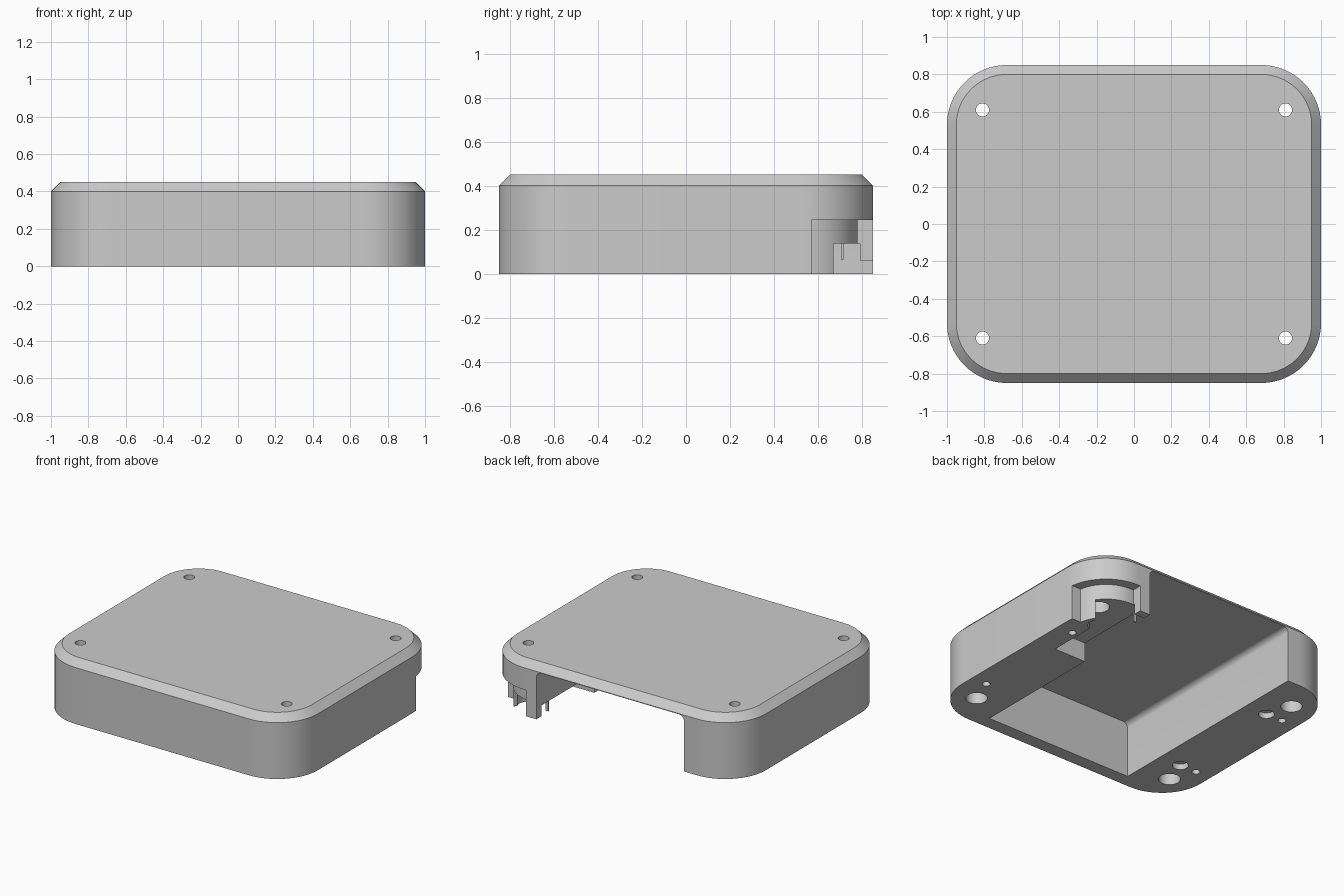
import bpy, bmesh
from math import sin, cos, radians

cube = bpy.data.objects.get("Cube")
if cube:
    bpy.data.objects.remove(cube, do_unlink=True)

grey = bpy.data.materials.new("light_grey")
grey.use_nodes = True
grey.diffuse_color = (0.6, 0.6, 0.6, 1)
grey.node_tree.nodes["Principled BSDF"].inputs["Base Color"].default_value = (0.6, 0.6, 0.6, 1)


def arc(cx, cy, r, start, end, steps=16):
    """Points along a circular arc, angles in degrees."""
    angles = [radians(start + (end - start) * i / steps) for i in range(steps + 1)]
    return [(cx + r * cos(a), cy + r * sin(a)) for a in angles]


def rounded_rect(hx, hy, r):
    pts = []
    for k, (sx, sy) in enumerate([(1, 1), (-1, 1), (-1, -1), (1, -1)]):
        pts += arc(sx * (hx - r), sy * (hy - r), r, 90 * k, 90 * k + 90)
    return pts


def loft(name, rings):
    """Closed solid through matching rings of 3D points."""
    bm = bmesh.new()
    loops = [[bm.verts.new(p) for p in ring] for ring in rings]
    n = len(loops[0])
    for low, high in zip(loops, loops[1:]):
        for i in range(n):
            j = (i + 1) % n
            bm.faces.new((low[i], low[j], high[j], high[i]))
    bm.faces.new(loops[0][::-1])
    bm.faces.new(loops[-1])
    bmesh.ops.recalc_face_normals(bm, faces=bm.faces)
    mesh = bpy.data.meshes.new(name)
    bm.to_mesh(mesh)
    bm.free()
    mesh.materials.append(grey)
    obj = bpy.data.objects.new(name, mesh)
    bpy.context.collection.objects.link(obj)
    return obj


def prism(name, outline, z0, z1):
    return loft(name, [[(x, y, z) for x, y in outline] for z in (z0, z1)])


def box(name, x0, x1, y0, y1, z0, z1):
    return prism(name, [(x0, y0), (x1, y0), (x1, y1), (x0, y1)], z0, z1)


def cut(target, cutter):
    cutter.hide_render = True
    mod = target.modifiers.new("cut", "BOOLEAN")
    mod.operation = "DIFFERENCE"
    mod.solver = "EXACT"
    mod.object = cutter
    bpy.context.view_layer.objects.active = target
    bpy.ops.object.modifier_apply(modifier=mod.name)
    bpy.data.objects.remove(cutter, do_unlink=True)


def drill(target, x, y, r, depth):
    cut(target, prism("drill", arc(x, y, r, 0, 345, 23), -0.1, depth))


# Case body with chamfered top edge
rings = []
for z, inset in ((0, 0), (0.4, 0), (0.45, 0.05)):
    outline = rounded_rect(1 - inset, 0.85 - inset, 0.32 - inset)
    rings.append([(x, y, z) for x, y in outline])
body = loft("case_body", rings)

# Main cavity, open below and at the back, with filleted ceiling edges
W, TOP, R = 0.58, 0.395, 0.04
section = [(-W, -0.1), (W, -0.1)] + arc(W - R, TOP - R, R, 0, 90, 8)
section += arc(R - W, TOP - R, R, 90, 180, 8)
cut(body, loft("cavity", [[(x, y, z) for x, z in section] for y in (-0.755, 0.95)]))

# Curved recess around the back left corner
recess = [(1.1, 0.57), (1.1, 0.95), (0.66, 0.95)] + arc(0.68, 0.53, 0.25, 94.6, 9.2, 20)
cut(body, prism("corner_recess", recess, -0.1, 0.245))

# Pocket beneath that corner, leaving a lip and a short pillar
pocket = [(0.5, 0.2), (0.83, 0.2), (0.83, 0.55), (0.885, 0.67),
          (1.1, 0.67), (1.1, 0.79), (0.5, 0.79)]
cut(body, prism("corner_pocket", pocket, -0.1, 0.137))
cut(body, box("pillar_trim", 0.5, 0.8, 0.75, 0.95, -0.1, 0.06))

# Screw holes, counterbores and pilot holes in the four corners
for sx in (1, -1):
    for sy in (1, -1):
        drill(body, sx * 0.81, sy * 0.61, 0.07, 0.35)
        drill(body, sx * 0.81, sy * 0.61, 0.035, 0.6)
        drill(body, sx * 0.88, sy * 0.43, 0.026, 0.2)
        if sx < 0:
            drill(body, sx * 0.75, sy * 0.43, 0.052, 0.04)

# Thin pin hanging below the pocket ceiling
pin = box("pocket_pin", 0.581, 0.6, 0.705, 0.716, 0.065, 0.16)

# Smooth the curved walls, keep the edges crisp
bpy.ops.object.select_all(action="DESELECT")
body.select_set(True)
bpy.context.view_layer.objects.active = body
bpy.ops.object.shade_smooth_by_angle(angle=radians(30))
